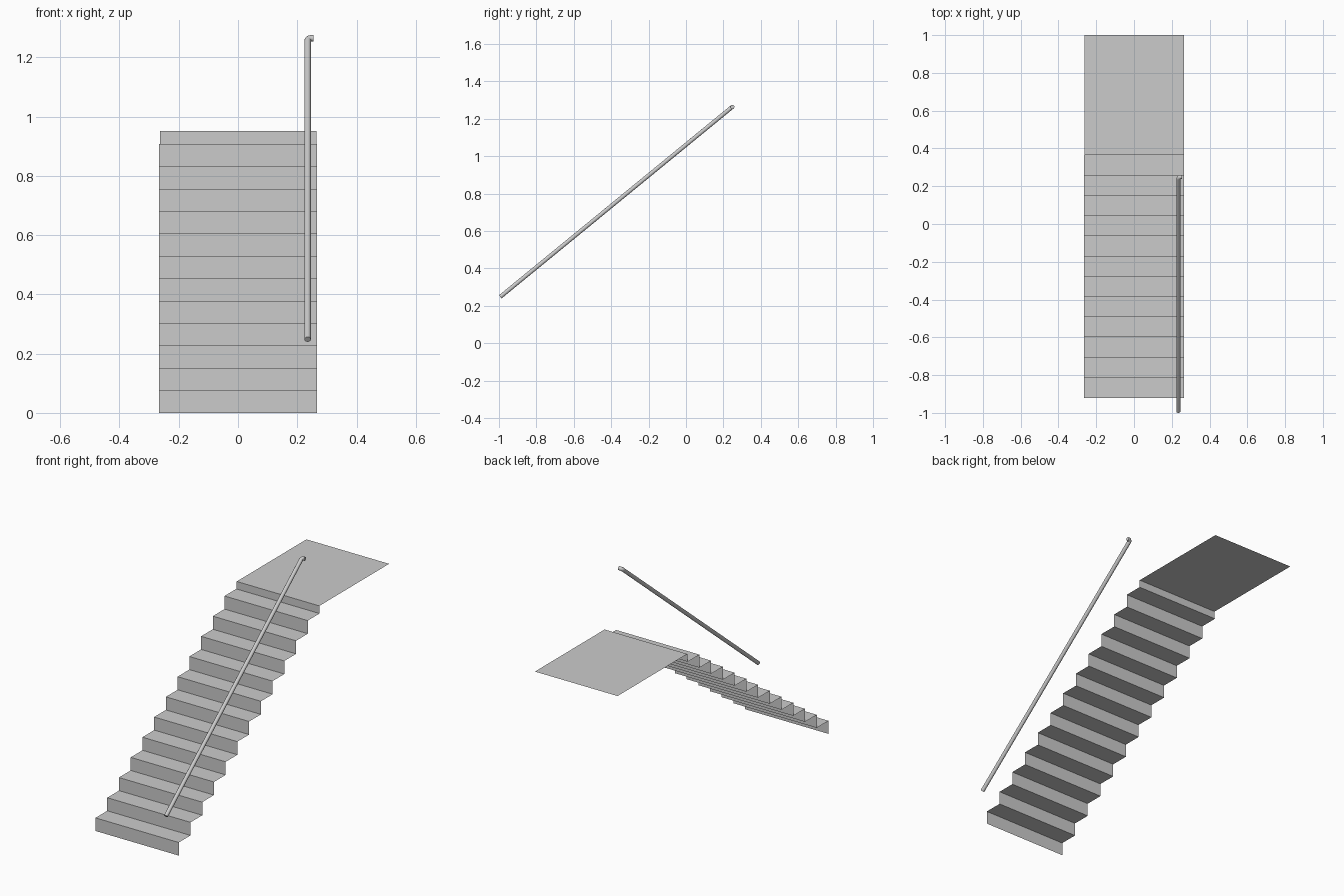
import bpy, math
from mathutils import Vector

if "Cube" in bpy.data.objects:
    bpy.data.objects.remove(bpy.data.objects["Cube"])

STEPS, RISE, RUN = 12, 0.0756, 0.107
FRONT, BACK, TOP = -0.92, 1.0, 0.951
HALF = 0.266


def strip(name, profile, x0, x1):
    """Extrude an open (y, z) profile across x as a thin sheet."""
    n = len(profile)
    verts = [(x, y, z) for x in (x0, x1) for y, z in profile]
    faces = [(i, n + i, n + i + 1, i + 1) for i in range(n - 1)]
    me = bpy.data.meshes.new(name)
    me.from_pydata(verts, [], faces)
    ob = bpy.data.objects.new(name, me)
    bpy.context.collection.objects.link(ob)
    return ob


# Zigzag of risers and treads
profile = [(FRONT, 0.0)]
for i in range(STEPS):
    y, z = FRONT + i * RUN, (i + 1) * RISE
    profile += [(y, z), (y + RUN, z)]
strip("stair_flight", profile, -HALF, HALF)

# Short last riser and landing
y_end, z_end = profile[-1]
strip("landing", [(y_end, z_end), (y_end, TOP), (BACK, TOP)], -0.263, 0.265)

# Handrail: straight tube with a small bend towards the wall at the top
start = Vector((0.235, -0.993, 0.248))
corner = Vector((0.235, 0.248, 1.264))
d = (corner - start).normalized()
side = Vector((1, 0, 0))
R = 0.012
centre = corner - d * R + side * R
path = [start]
for k in range(6):
    t = math.radians(90 * k / 5)
    path.append(centre - side * R * math.cos(t) + d * R * math.sin(t))
path.append(corner + side * 0.019)

cu = bpy.data.curves.new("handrail", 'CURVE')
cu.dimensions = '3D'
cu.bevel_depth = 0.011
cu.bevel_resolution = 4
cu.use_fill_caps = True
sp = cu.splines.new('POLY')
sp.points.add(len(path) - 1)
for p, co in zip(sp.points, path):
    p.co = (*co, 1)
rail = bpy.data.objects.new("handrail", cu)
bpy.context.collection.objects.link(rail)
bpy.context.view_layer.objects.active = rail
rail.select_set(True)
bpy.ops.object.convert(target='MESH')
bpy.ops.object.shade_smooth_by_angle(angle=math.radians(40))
